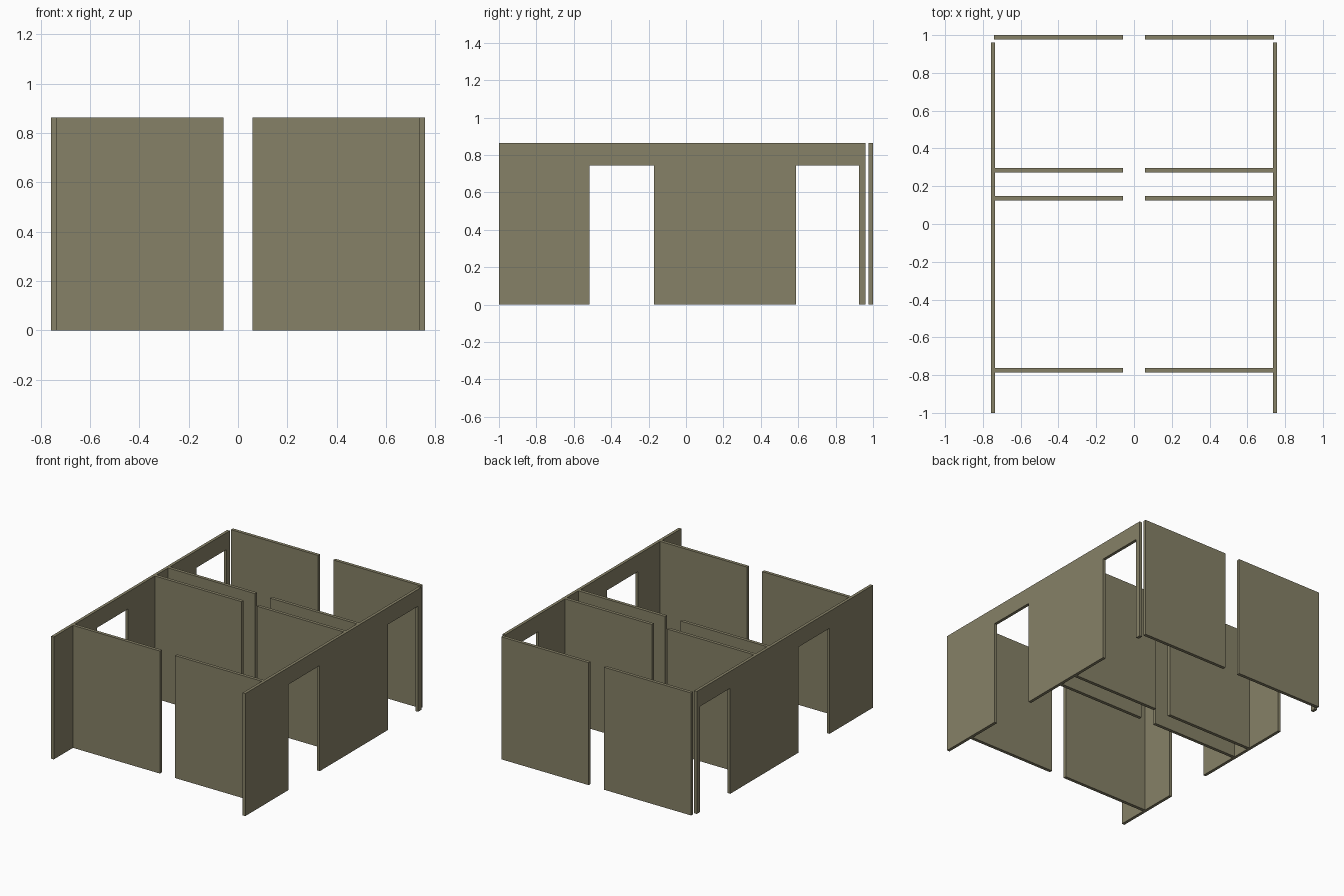
import bpy, bmesh
from mathutils import Vector

if "Cube" in bpy.data.objects:
    bpy.data.objects.remove(bpy.data.objects["Cube"])

H = 0.863        # wall height
DOOR = 0.744     # doorway height
X_IN, X_OUT = 0.736, 0.757

mat = bpy.data.materials.new("olive_grey")
mat.diffuse_color = (0.24, 0.22, 0.135, 1)
mat.use_nodes = True
mat.node_tree.nodes["Principled BSDF"].inputs["Base Color"].default_value = mat.diffuse_color


def extrude_profile(name, points, offset):
    """Closed flat outline pushed along offset into a solid slab."""
    bm = bmesh.new()
    face = bm.faces.new([bm.verts.new(p) for p in points])
    res = bmesh.ops.extrude_face_region(bm, geom=[face], use_keep_orig=True)
    moved = [g for g in res["geom"] if isinstance(g, bmesh.types.BMVert)]
    bmesh.ops.translate(bm, verts=moved, vec=Vector(offset))
    bmesh.ops.recalc_face_normals(bm, faces=bm.faces)
    me = bpy.data.meshes.new(name)
    bm.to_mesh(me)
    bm.free()
    me.materials.append(mat)
    ob = bpy.data.objects.new(name, me)
    bpy.context.collection.objects.link(ob)
    return ob


# side wall outline (y, z) with two doorways
outline = [(-1, H), (-1, 0)]
for a, b in ((-0.517, -0.171), (0.589, 0.924)):
    outline += [(a, 0), (a, DOOR), (b, DOOR), (b, 0)]
outline += [(0.96, 0), (0.96, H)]

# cross panels: name, front y, back y, outer x
panels = [
    ("front_panel", -0.786, -0.763, X_IN),
    ("middle_panel", 0.125, 0.148, X_IN),
    ("rear_middle_panel", 0.273, 0.296, X_IN),
    ("back_panel", 0.977, 1.0, 0.74),
]

for side, s in (("left", -1), ("right", 1)):
    extrude_profile(side + "_side_wall", [(s * X_IN, y, z) for y, z in outline],
                    (s * (X_OUT - X_IN), 0, 0))
    # panels leave a central aisle
    for name, y0, y1, xo in panels:
        pts = [(s * x, y0, z) for x, z in ((0.059, 0), (xo, 0), (xo, H), (0.059, H))]
        extrude_profile(side + "_" + name, pts, (0, y1 - y0, 0))
